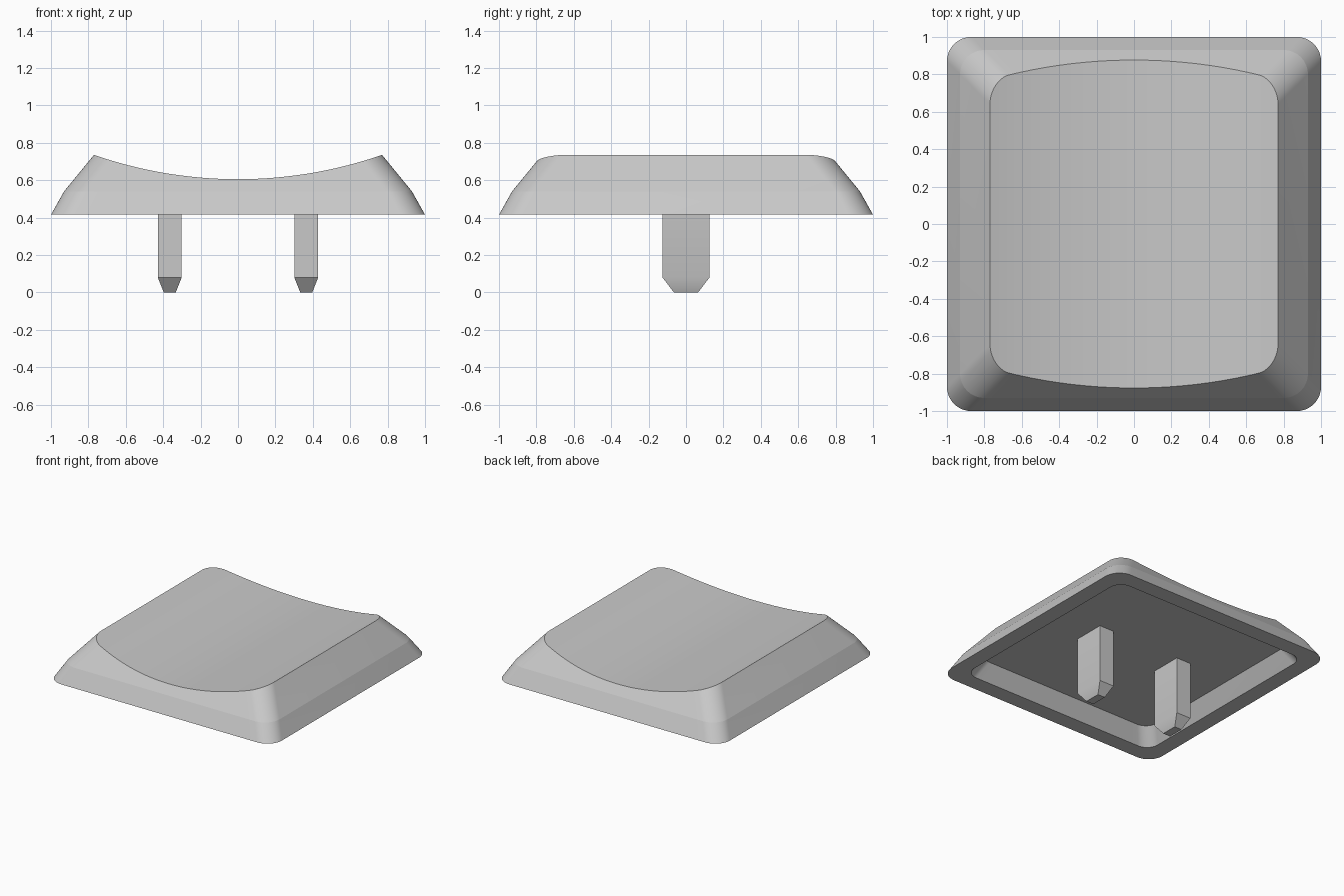
import bpy, bmesh
from math import cos, sin, pi, radians, sqrt

cube = bpy.data.objects.get("Cube")
if cube:
    bpy.data.objects.remove(cube, do_unlink=True)

grey = bpy.data.materials.new("light_grey_plastic")
grey.use_nodes = True
colour = (0.58, 0.58, 0.58, 1)
grey.diffuse_color = colour
grey.node_tree.nodes["Principled BSDF"].inputs["Base Color"].default_value = colour

BASE, KNEE, DISH_LOW, DISH_R = 0.415, 0.54, 0.605, 2.345
CORNER, SPAN = 16, 28


def finish(bm, name, angle):
    bmesh.ops.recalc_face_normals(bm, faces=bm.faces)
    mesh = bpy.data.meshes.new(name)
    bm.to_mesh(mesh)
    bm.free()
    mesh.materials.append(grey)
    ob = bpy.data.objects.new(name, mesh)
    bpy.context.collection.objects.link(ob)
    bpy.ops.object.select_all(action='DESELECT')
    ob.select_set(True)
    bpy.context.view_layer.objects.active = ob
    bpy.ops.object.shade_smooth_by_angle(angle=radians(angle))
    return ob


# Half outline of a rounded square: (position along straight, arc x, arc y)
arc = [pi / 2 * i / CORNER for i in range(CORNER + 1)]
half = [(1, cos(a), sin(a)) for a in arc]
half += [(1 - 2 * i / SPAN, 0, 1) for i in range(1, SPAN)]
half += [(-1, -sin(a), cos(a)) for a in arc]


def dish_height(x):
    return DISH_LOW + DISH_R - sqrt(DISH_R ** 2 - x * x)


def ring(bm, size, r, z=None):
    """Rounded square loop; size(z) is its half width, z=None follows the dish."""
    pts = []
    for s, dx, dy in half:
        h = z if z is not None else DISH_LOW
        for _ in range(30):
            c = size(h) - r
            x, y = s * c + r * dx, c + r * dy
            if z is None:
                h = dish_height(x)
        pts.append((x, y, h))
    pts += [(x, -y, h) for x, y, h in reversed(pts)]
    return [bm.verts.new(p) for p in pts]


def bridge(bm, a, b):
    n = len(a)
    for i in range(n):
        j = (i + 1) % n
        bm.faces.new((a[i], a[j], b[j], b[i]))


# Cap: cavity ceiling, cavity wall, bottom rim, skirt, upper slope, dished top
bm = bmesh.new()
loops = [
    ring(bm, lambda z: 0.80, 0.10, KNEE),
    ring(bm, lambda z: 0.87, 0.10, BASE),
    ring(bm, lambda z: 1.0, 0.13, BASE),
    ring(bm, lambda z: 0.93, 0.13, KNEE),
    ring(bm, lambda z: 0.93 - 0.82 * (z - KNEE), 0.13),
]
for lower, upper in zip(loops, loops[1:]):
    bridge(bm, lower, upper)
bm.faces.new(loops[0])
top = loops[-1]
for i in range(len(half) - 1):
    bm.faces.new((top[i], top[i + 1], top[-2 - i], top[-1 - i]))
finish(bm, "cap", 7)

# Two mounting prongs with tapered tips
for side, name in ((1, "left_prong"), (-1, "right_prong")):
    bm = bmesh.new()
    loops = []
    for hx, hy, z in ((0.032, 0.065, 0), (0.064, 0.126, 0.08), (0.064, 0.126, KNEE + 0.005)):
        loops.append([bm.verts.new((side * 0.365 + sx * hx, sy * hy, z))
                      for sx, sy in ((1, 1), (-1, 1), (-1, -1), (1, -1))])
    bridge(bm, loops[0], loops[1])
    bridge(bm, loops[1], loops[2])
    bm.faces.new(loops[0])
    bm.faces.new(loops[2])
    finish(bm, name, 30)
